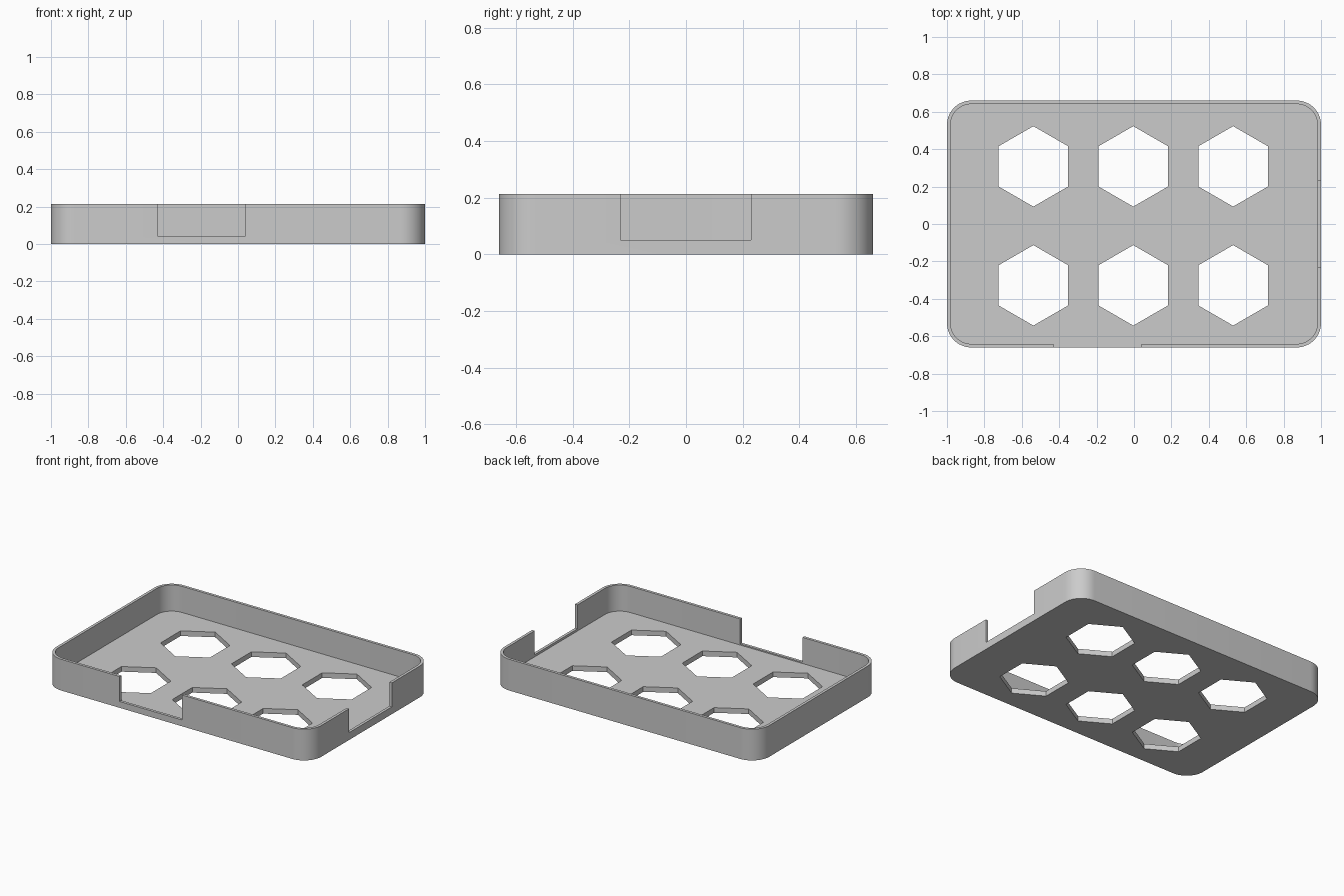
import bpy, bmesh
from math import pi, cos, sin, radians

if "Cube" in bpy.data.objects:
    bpy.data.objects.remove(bpy.data.objects["Cube"])

HALF_X, HALF_Y, HEIGHT = 1.0, 0.66, 0.213
WALL, FLOOR, RADIUS = 0.019, 0.035, 0.13

grey = bpy.data.materials.new("plain grey")
grey.use_nodes = True
grey.diffuse_color = (0.6, 0.6, 0.6, 1)
grey.node_tree.nodes["Principled BSDF"].inputs["Base Color"].default_value = (0.6, 0.6, 0.6, 1)


def prism(name, outline, z0, z1):
    """Extrude a counter-clockwise outline from z0 to z1."""
    bm = bmesh.new()
    base = bm.faces.new([bm.verts.new((x, y, z0)) for x, y in outline])
    top = bmesh.ops.extrude_face_region(bm, geom=[base])["geom"]
    for v in top:
        if isinstance(v, bmesh.types.BMVert):
            v.co.z = z1
    bmesh.ops.recalc_face_normals(bm, faces=bm.faces)
    mesh = bpy.data.meshes.new(name)
    bm.to_mesh(mesh)
    bm.free()
    mesh.materials.append(grey)
    obj = bpy.data.objects.new(name, mesh)
    bpy.context.collection.objects.link(obj)
    return obj


def rounded_rect(hx, hy, r, steps=12):
    corners = [(1, 1), (-1, 1), (-1, -1), (1, -1)]
    return [(sx * (hx - r) + r * cos(a), sy * (hy - r) + r * sin(a))
            for q, (sx, sy) in enumerate(corners)
            for a in [(q + i / steps) * pi / 2 for i in range(steps + 1)]]


def rect(x0, x1, y0, y1):
    return [(x0, y0), (x1, y0), (x1, y1), (x0, y1)]


def hexagon(cx, cy, r):
    return [(cx + r * cos(a), cy + r * sin(a))
            for a in [pi / 6 + i * pi / 3 for i in range(6)]]


# Rounded tray body
tray = prism("tray", rounded_rect(HALF_X, HALF_Y, RADIUS), 0, HEIGHT)

# Hollow, then one notch in the front wall and one in the left wall
cutters = [
    prism("hollow_cutter", rounded_rect(HALF_X - WALL, HALF_Y - WALL, RADIUS - WALL), FLOOR, 0.4),
    prism("front_notch_cutter", rect(-0.43, 0.04, -0.75, -0.6), 0.043, 0.4),
    prism("left_notch_cutter", rect(0.94, 1.1, -0.232, 0.229), 0.05, 0.4),
]

# Hexagonal openings in the floor
for cx in (-0.538, -0.004, 0.53):
    for cy in (0.308, -0.328):
        cutters.append(prism("hexagon_cutter", hexagon(cx, cy, 0.215), -0.1, 0.1))

for cutter in cutters:
    mod = tray.modifiers.new("cut", 'BOOLEAN')
    mod.operation = 'DIFFERENCE'
    mod.solver = 'EXACT'
    mod.object = cutter
    cutter.hide_render = True

# Bake the cuts and remove the cutters
graph = bpy.context.evaluated_depsgraph_get()
cut_mesh = bpy.data.meshes.new_from_object(tray.evaluated_get(graph))
tray.modifiers.clear()
tray.data = cut_mesh
for cutter in cutters:
    bpy.data.objects.remove(cutter)

# Smooth corners, sharp rims
bpy.ops.object.select_all(action='DESELECT')
tray.select_set(True)
bpy.context.view_layer.objects.active = tray
bpy.ops.object.shade_smooth_by_angle(angle=radians(30))
